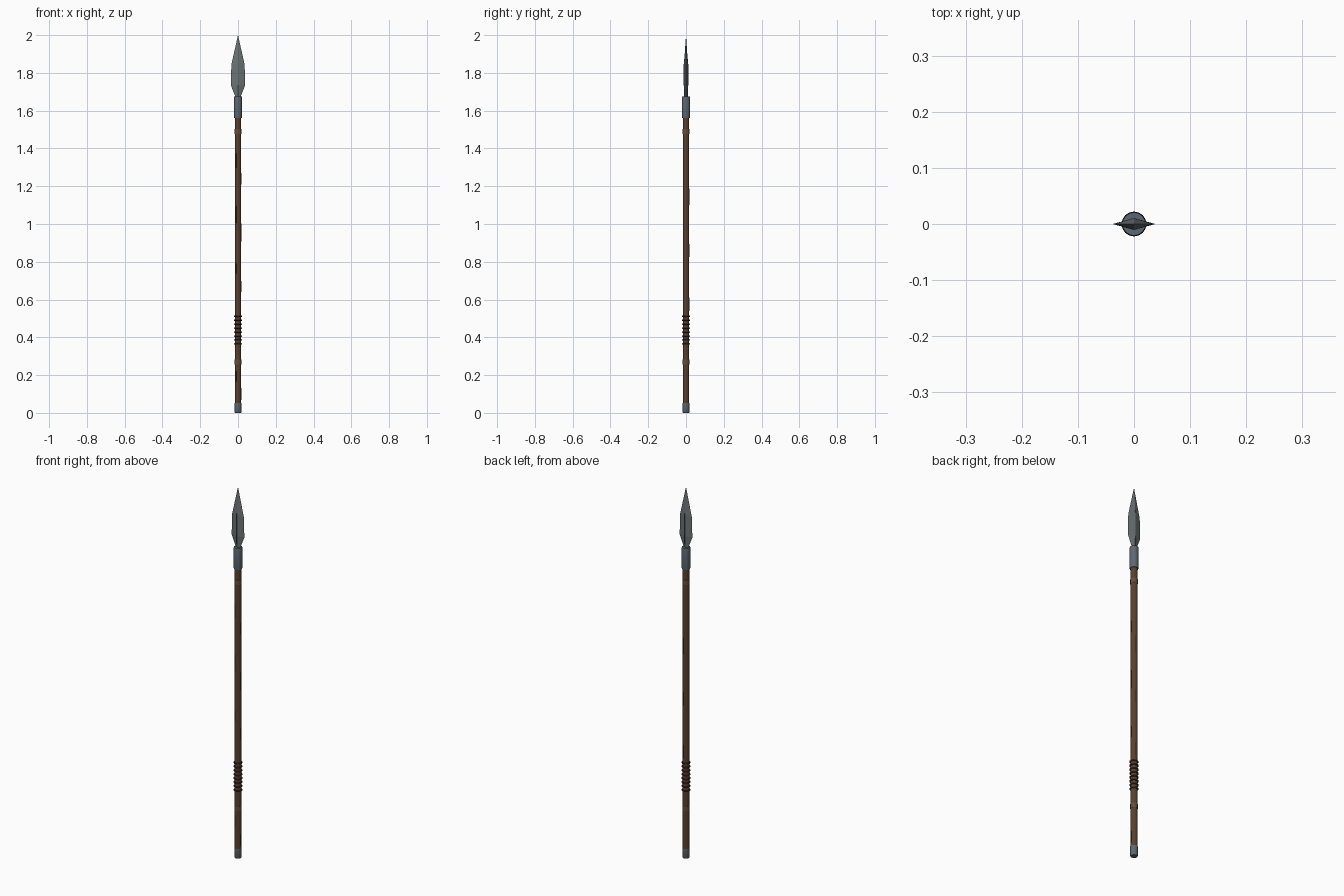
import bpy, math, random

cube = bpy.data.objects.get("Cube")
if cube:
    bpy.data.objects.remove(cube, do_unlink=True)


def material(name, rgb, metallic=0.0, roughness=0.6):
    m = bpy.data.materials.new(name)
    m.use_nodes = True
    m.diffuse_color = (*rgb, 1)
    bsdf = next(n for n in m.node_tree.nodes if n.type == "BSDF_PRINCIPLED")
    bsdf.inputs["Base Color"].default_value = (*rgb, 1)
    bsdf.inputs["Metallic"].default_value = metallic
    bsdf.inputs["Roughness"].default_value = roughness
    return m


WOOD = material("wood", (0.10, 0.052, 0.026))
PALE = material("pale_wood", (0.14, 0.075, 0.038))
GRAIN = material("dark_grain", (0.04, 0.02, 0.011))
CORD = material("leather_cord", (0.05, 0.024, 0.013))
STEEL = material("blade_steel", (0.15, 0.17, 0.175), 0.2, 0.4)
IRON = material("socket_iron", (0.11, 0.14, 0.16), 0.2, 0.5)
DARK = material("dark_steel", (0.05, 0.06, 0.065), 0.2, 0.5)


def mesh_object(name, verts, faces, mat):
    me = bpy.data.meshes.new(name)
    me.from_pydata(verts, [], faces)
    me.materials.append(mat)
    ob = bpy.data.objects.new(name, me)
    bpy.context.collection.objects.link(ob)
    return ob


def loft(name, rings, mat, tip=None):
    """Skin equal-length rings of points, capping the ends or closing on a tip."""
    n = len(rings[0])
    verts = [p for ring in rings for p in ring]
    faces = [(r * n + i, r * n + (i + 1) % n, (r + 1) * n + (i + 1) % n, (r + 1) * n + i)
             for r in range(len(rings) - 1) for i in range(n)]
    faces.append(tuple(reversed(range(n))))
    last = len(verts) - n
    if tip:
        verts.append(tip)
        faces += [(last + i, last + (i + 1) % n, last + n) for i in range(n)]
    else:
        faces.append(tuple(range(last, last + n)))
    return mesh_object(name, verts, faces, mat)


def smooth(ob):
    bpy.ops.object.select_all(action="DESELECT")
    ob.select_set(True)
    bpy.context.view_layer.objects.active = ob
    bpy.ops.object.shade_smooth_by_angle(angle=math.radians(35))


def turned(name, profile, mat, sides=16):
    """Round part about the z axis from (radius, height) pairs."""
    rings = [[(r * math.cos(math.tau * i / sides), r * math.sin(math.tau * i / sides), z)
              for i in range(sides)] for r, z in profile]
    ob = loft(name, rings, mat)
    smooth(ob)
    return ob


# Shaft with its metal ends
R = 0.0172
turned("shaft", [(R, 0.03), (R, 1.6)], WOOD)
turned("butt_cap", [(0.016, 0), (0.0185, 0.004), (0.0185, 0.052)], IRON)
turned("socket", [(0.0205, 1.56), (0.0215, 1.565), (0.0215, 1.67), (0.0205, 1.675)], IRON)

# Pale bands on the wood
for name, z in (("lower_band", 0.27), ("upper_band", 1.49)):
    turned(name, [(R + 0.0006, z - 0.013), (R + 0.0006, z + 0.013)], PALE)

# Cord grip
for i in range(8):
    bpy.ops.mesh.primitive_torus_add(location=(0, 0, 0.365 + i * 0.021), major_radius=0.0182,
                                     minor_radius=0.004, major_segments=16, minor_segments=8)
    ring = bpy.context.object
    ring.name = f"grip_ring_{i + 1}"
    ring.data.materials.append(CORD)
    smooth(ring)

# Thin grain streaks set into the shaft surface
random.seed(4)
for i in range(14):
    angle = (0, math.radians(-125), math.radians(70))[i % 3]
    z = 0.1 + i * 0.095
    if 0.28 < z < 0.56:
        continue
    bpy.ops.mesh.primitive_cube_add(size=1, rotation=(0, 0, angle),
                                    location=(R * math.cos(angle), R * math.sin(angle), z))
    streak = bpy.context.object
    streak.name = f"grain_streak_{i + 1}"
    streak.scale = (0.0016, 0.0022, random.uniform(0.05, 0.1))
    streak.data.materials.append(GRAIN)


# Faceted blade with a raised central rib
def diamond(w, t, z):
    return [(w, 0, z), (0, t, z), (-w, 0, z), (0, -t, z)]


loft("blade", [diamond(0.013, 0.007, 1.672), diamond(0.038, 0.0105, 1.735),
               diamond(0.035, 0.0105, 1.845)], STEEL, tip=(0, 0, 2.0))
loft("blade_rib", [diamond(0.002, 0.010, 1.674), diamond(0.002, 0.012, 1.735),
                   diamond(0.002, 0.012, 1.845)], DARK, tip=(0, 0, 1.97))
